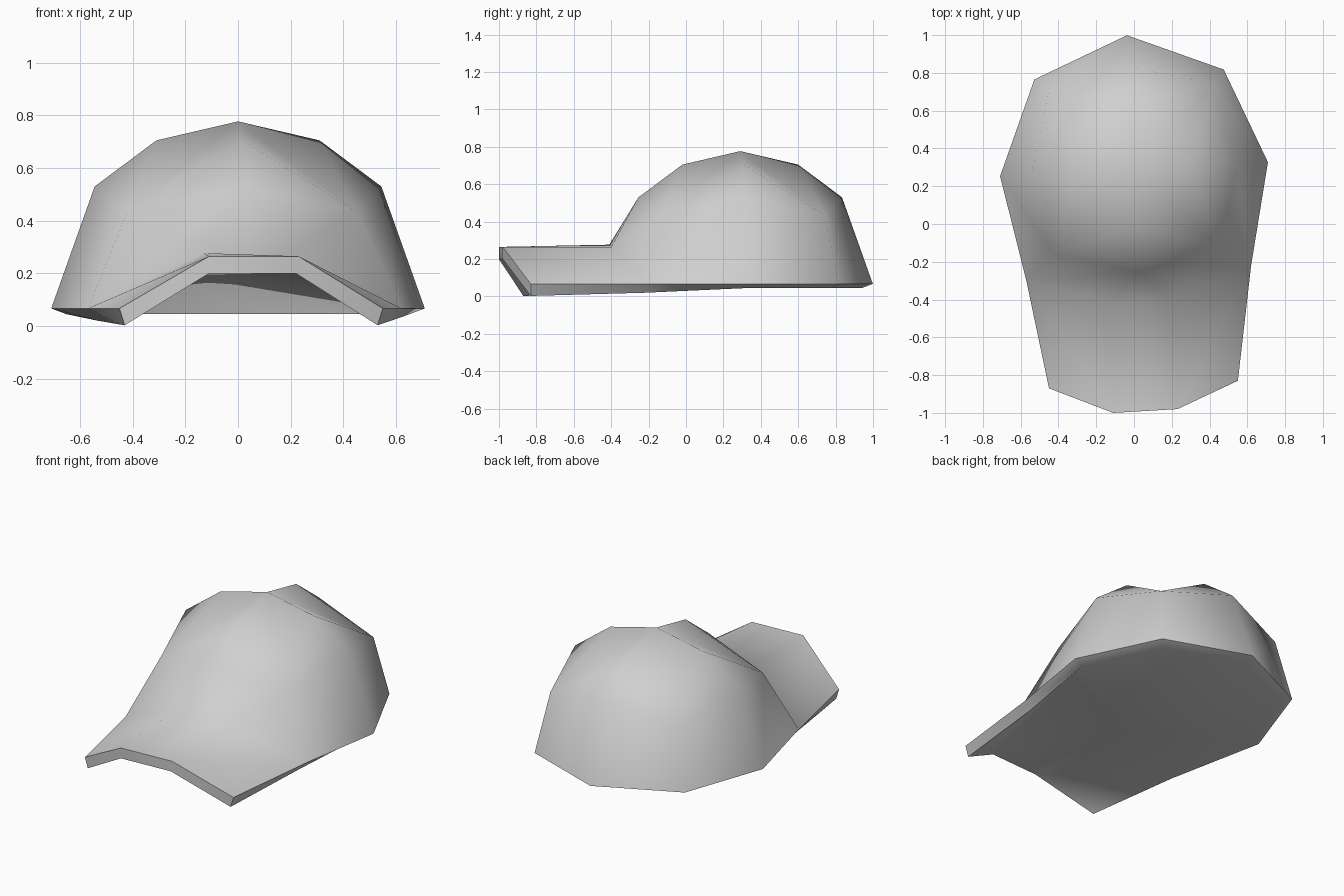
import bpy, bmesh, math

cube = bpy.data.objects.get("Cube")
if cube:
    bpy.data.objects.remove(cube)

CENTRE_Y = 0.29
bm = bmesh.new()


def add(points):
    return [bm.verts.new(p) for p in points]


def ring(radius, z, count, step, start=3):
    """Points around the crown, running from the left side to the back."""
    angles = [math.radians(start + step * k) for k in range(count)]
    return add([(radius * math.cos(a), CENTRE_Y + radius * math.sin(a), z)
                for a in angles])


def faces(*loops):
    for loop in loops:
        bm.faces.new(loop)


def strip(lower, upper, closed=True):
    """Quads between two loops of equal length."""
    n = len(lower)
    for i in range(n if closed else n - 1):
        j = (i + 1) % n
        bm.faces.new((lower[i], lower[j], upper[j], upper[i]))


# Outer edge: back of the crown, then the sides and the arched brim
back = ring(0.71, 0.067, 5, 45)
brim = add([
    (-0.57, -0.30, 0.067), (-0.45, -0.87, 0.067), (-0.11, -1.0, 0.265),
    (0.23, -0.98, 0.265), (0.55, -0.83, 0.067), (0.62, -0.22, 0.067)])
side_r, corner_r, front_r, front_l, corner_l, side_l = brim
brow_r, brow_l = add([(-0.13, -0.41, 0.277), (0.18, -0.40, 0.264)])

# Crown: panel points on the axes, lower shoulders between them
apex = bm.verts.new((0, CENTRE_Y, 0.777))
axis_top = ring(0.31, 0.705, 4, 90)
axis_mid = ring(0.545, 0.53, 4, 90)
shoulder = ring(0.615, 0.435, 4, 90, start=47)
for i in range(4):
    j = (i + 1) % 4
    faces((apex, axis_top[i], shoulder[i]),
          (apex, shoulder[i], axis_top[j]),
          (axis_top[i], axis_mid[i], shoulder[i]),
          (axis_top[j], shoulder[i], axis_mid[j]))

# Crown walls
middle = [v for pair in zip(axis_mid, shoulder) for v in pair]
strip(back + [side_r], middle[:6], closed=False)
faces((side_r, brow_r, middle[6], middle[5]),
      (brow_r, brow_l, middle[6]),
      (brow_l, side_l, middle[7], middle[6]),
      (side_l, back[0], middle[0], middle[7]))

# Brim top
faces((side_r, corner_r, front_r), (side_r, front_r, brow_r),
      (brow_r, front_r, front_l, brow_l),
      (brow_l, front_l, side_l), (front_l, corner_l, side_l))

# Rim thickness
inner_back = ring(0.652, 0.045, 5, 45)
inner_brim = add([
    (-0.53, -0.30, 0.02), (-0.43, -0.87, 0.003), (-0.11, -1.0, 0.2),
    (0.22, -0.98, 0.2), (0.53, -0.83, 0.003), (0.58, -0.22, 0.02)])
strip(back + brim, inner_back + inner_brim)

# Underside, vaulted below the brow
vault = bm.verts.new((-0.13, -0.33, 0.187))
in_side_r, in_corner_r, in_front_r, in_front_l, in_corner_l, in_side_l = inner_brim
arc = inner_back + [in_side_r]
for a, b in zip(arc, arc[1:]):
    faces((a, b, vault))
faces((in_side_r, in_corner_r, in_front_r), (in_side_r, in_front_r, vault),
      (in_front_r, in_front_l, vault), (in_front_l, inner_back[0], vault),
      (in_front_l, in_side_l, inner_back[0]),
      (in_front_l, in_corner_l, in_side_l))

bmesh.ops.recalc_face_normals(bm, faces=bm.faces)
mesh = bpy.data.meshes.new("cap")
bm.to_mesh(mesh)
bm.free()
cap = bpy.data.objects.new("cap", mesh)
bpy.context.collection.objects.link(cap)

# Grey cloth
grey = bpy.data.materials.new("light_grey")
grey.use_nodes = True
colour = (0.63, 0.63, 0.63, 1)
grey.diffuse_color = colour
grey.node_tree.nodes["Principled BSDF"].inputs["Base Color"].default_value = colour
mesh.materials.append(grey)

bpy.context.view_layer.objects.active = cap
cap.select_set(True)
bpy.ops.object.shade_smooth_by_angle(angle=math.radians(60))
